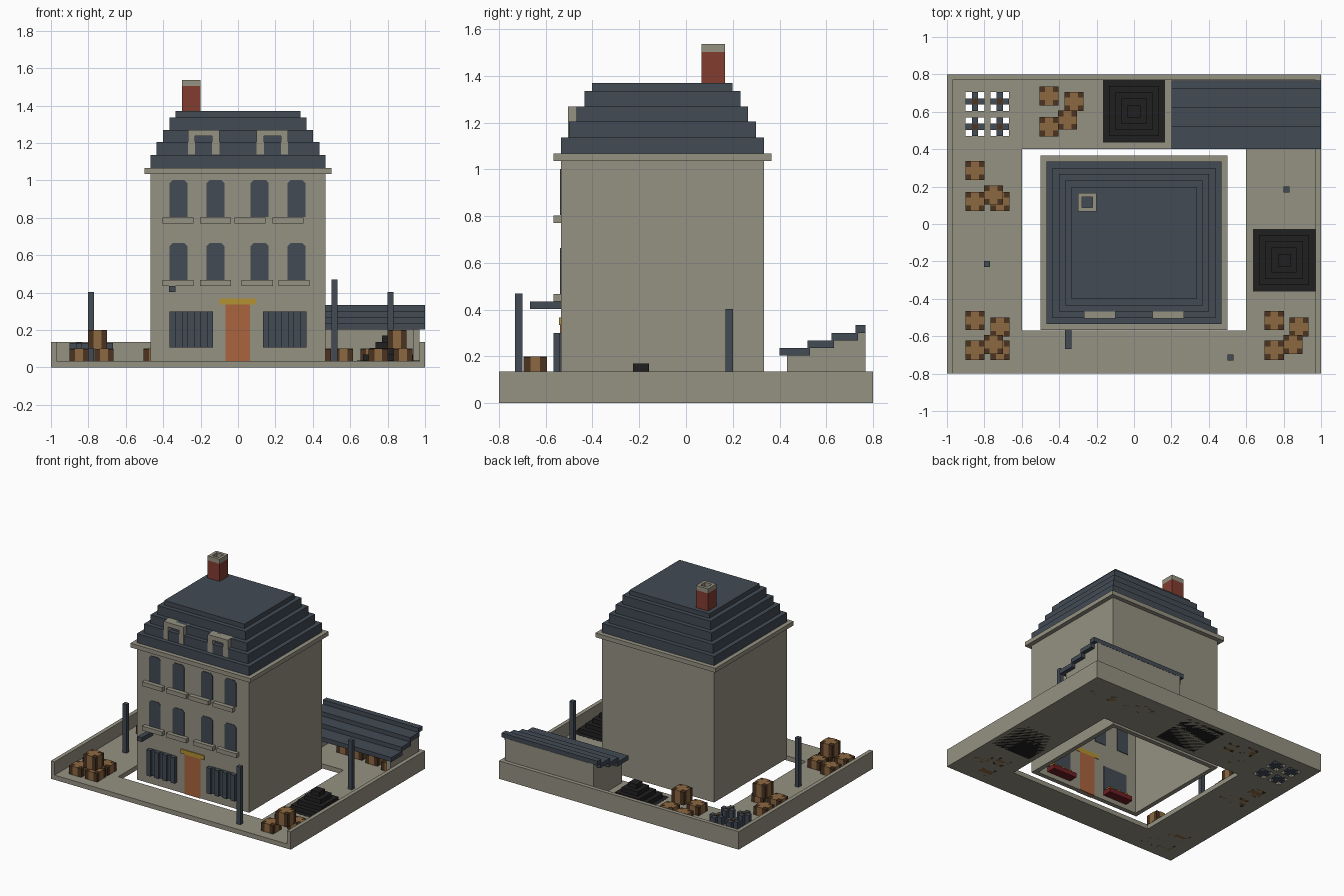
import bpy, bmesh

cube = bpy.data.objects.get("Cube")
if cube:
    bpy.data.objects.remove(cube, do_unlink=True)

COLOURS = {
    "stone": (0.30, 0.283, 0.223), "slate": (0.054, 0.069, 0.089),
    "brick": (0.223, 0.045, 0.03), "door_orange": (0.40, 0.127, 0.048),
    "gold": (0.456, 0.283, 0.032), "light_wood": (0.262, 0.138, 0.051),
    "dark_wood": (0.069, 0.034, 0.015), "coal": (0.0144, 0.0144, 0.0144),
    "dark_red": (0.156, 0.013, 0.017),
}
MATS = {}
for name, rgb in COLOURS.items():
    m = bpy.data.materials.new(name)
    m.use_nodes = True
    m.diffuse_color = (*rgb, 1)
    m.node_tree.nodes["Principled BSDF"].inputs["Base Color"].default_value = (*rgb, 1)
    MATS[name] = m


def prism(bm, profile, y0, y1, mat=0):
    """Extrude an x-z outline from y0 to y1."""
    face = bm.faces.new([bm.verts.new((x, y0, z)) for x, z in profile])
    ext = bmesh.ops.extrude_face_region(bm, geom=[face])
    for v in ext["geom"]:
        if isinstance(v, bmesh.types.BMVert):
            v.co.y = y1
    for v in face.verts:
        for f in v.link_faces:
            f.material_index = mat
    for f in ext["geom"]:
        if isinstance(f, bmesh.types.BMFace):
            f.material_index = mat


def block(bm, x0, x1, y0, y1, z0, z1, mat=0):
    prism(bm, [(x0, z0), (x1, z0), (x1, z1), (x0, z1)], y0, y1, mat)


def finish(name, bm, *mats):
    bmesh.ops.recalc_face_normals(bm, faces=bm.faces)
    me = bpy.data.meshes.new(name)
    bm.to_mesh(me)
    bm.free()
    for m in mats:
        me.materials.append(MATS[m])
    ob = bpy.data.objects.new(name, me)
    bpy.context.collection.objects.link(ob)
    return ob


def boxes(name, mat, *dims):
    bm = bmesh.new()
    for d in dims:
        block(bm, *d)
    return finish(name, bm, mat)


# Yard floor with an opening round the house and four can sockets
FLOOR, WALL = 0.035, 0.135
CANS = [(x, y) for x in (-0.85, -0.717) for y in (0.655, 0.52)]
floor = boxes("yard_floor", "stone", (-1, 1, -0.8, 0.8, 0, FLOOR))
holes = [(-0.6, 0.6, -0.57, 0.4, -0.1, 0.1)]
holes += [(x - 0.05, x + 0.05, y - 0.05, y + 0.05, -0.1, 0.1) for x, y in CANS]
cutter = boxes("floor_cutter", "stone", *holes)
cutter.hide_render = True
cutter.hide_set(True)
cut = floor.modifiers.new("openings", "BOOLEAN")
cut.object = cutter
cut.operation = "DIFFERENCE"
cut.solver = "EXACT"
bpy.context.view_layer.objects.active = floor
bpy.ops.object.modifier_apply(modifier=cut.name)
bpy.data.objects.remove(cutter, do_unlink=True)

boxes("yard_walls", "stone",
      (-1, -0.97, -0.8, 0.8, FLOOR, WALL), (0.97, 1, -0.8, 0.8, FLOOR, WALL),
      (-0.97, 0.97, 0.77, 0.8, FLOOR, WALL))

# House shell, hollow underneath
HX, FRONT, BACK, T = 0.468, -0.535, 0.333, 0.033
boxes("house_walls", "stone",
      (-HX, HX, FRONT, FRONT + T, FLOOR, 1.04), (-HX, HX, BACK - T, BACK, FLOOR, 1.04),
      (-HX, -HX + T, FRONT + T, BACK - T, FLOOR, 1.04),
      (HX - T, HX, FRONT + T, BACK - T, FLOOR, 1.04))
boxes("cornice", "stone", (-0.5, 0.5, -0.567, 0.365, 1.035, 1.067))

# Stepped mansard roof
tops = [1.067, 1.136, 1.205, 1.27, 1.336, 1.37]
tiers = []
for i in range(5):
    s = i * 0.0335
    tiers.append((-HX + s, HX - s, FRONT + s, BACK - s, tops[i], tops[i + 1]))
boxes("roof", "slate", *tiers)

# Dormers
for side, cx in (("right", -0.184), ("left", 0.184)):
    boxes(side + "_dormer", "stone",
          (cx - 0.084, cx - 0.045, -0.504, -0.43, 1.137, 1.27),
          (cx + 0.045, cx + 0.084, -0.504, -0.43, 1.137, 1.27),
          (cx - 0.045, cx + 0.045, -0.504, -0.43, 1.236, 1.27))


# Chimney, open at the top
def tube(name, mat, z0, z1):
    a, b, c, d, t = -0.30, -0.20, 0.067, 0.167, 0.022
    boxes(name, mat, (a, b, c, c + t, z0, z1), (a, b, d - t, d, z0, z1),
          (a, a + t, c + t, d - t, z0, z1), (b - t, b, c + t, d - t, z0, z1))


tube("chimney_stack", "brick", 1.37, 1.503)
tube("chimney_cap", "stone", 1.503, 1.537)

# Upper windows with clipped top corners, and their sills
IN, OUT = FRONT + T + 0.004, FRONT - 0.004
bm = bmesh.new()
for z in (0.468, 0.805):
    for cx in (-0.318, -0.12, 0.116, 0.313):
        w, h, c = 0.048, 0.196, 0.016
        prism(bm, [(cx - w, z), (cx + w, z), (cx + w, z + h - c), (cx + w - c, z + h),
                   (cx - w + c, z + h), (cx - w, z + h - c)], IN, OUT)
finish("upper_windows", bm, "slate")
for label, z, centres in (("lower", 0.436, (-0.32, -0.12, 0.103, 0.3)),
                          ("upper", 0.77, (-0.32, -0.12, 0.065, 0.267))):
    boxes(label + "_sills", "stone",
          *[(c - 0.083, c + 0.083, -0.567, FRONT, z, z + 0.032) for c in centres])

# Shop windows with folding shutters and a display shelf inside
for side, cx in (("right", -0.25), ("left", 0.25)):
    boxes(side + "_shop_window", "slate", (cx - 0.1, cx + 0.1, OUT, IN, 0.105, 0.3))
    slats = []
    for i in range(7):
        x = cx - 0.117 + i * 0.0334
        y = -0.567 if i % 2 == 0 else -0.55
        slats.append((x, x + 0.0334, y, OUT, 0.105, 0.3))
    boxes(side + "_shutters", "slate", *slats)
    boxes(side + "_display_shelf", "dark_red",
          (cx - 0.1, cx + 0.1, FRONT + T, FRONT + T + 0.066, 0.07, 0.105))
    boxes(side + "_display_goods", "gold",
          *[(cx + o - 0.016, cx + o + 0.016, IN, IN + 0.04, 0.105, 0.13)
            for o in (-0.066, 0, 0.066)])

# Door, lintel and sign bracket
boxes("door", "door_orange", (-0.067, 0.063, OUT, IN, FLOOR, 0.335))
boxes("door_lintel", "gold", (-0.1, 0.095, OUT - 0.004, IN, 0.335, 0.367))
boxes("sign_bracket", "slate", (-0.37, -0.335, -0.667, FRONT, 0.403, 0.436))

# Lamp posts
for label, x, y, h in (("front", 0.515, -0.715, 0.47), ("left", 0.815, 0.185, 0.403),
                       ("right", -0.785, -0.215, 0.403)):
    boxes(label + "_post", "slate",
          (x - 0.016, x + 0.016, y - 0.016, y + 0.016, FLOOR, h))

# Shed: stepped roof over stepped end walls and a back wall
steps = [0.4, 0.53, 0.632, 0.735, 0.768]
roof, ends = [], []
for i in range(4):
    z = 0.203 + i * 0.0327
    roof.append((0.2, 1, steps[i] - (0.01 if i else 0), steps[i + 1], z, z + 0.0327))
    for x in (0.233, 0.937):
        ends.append((x, x + 0.033, max(steps[i], 0.432), steps[i + 1], FLOOR, z))
boxes("shed_roof", "slate", *roof)
boxes("shed_walls", "stone", (0.266, 0.937, 0.735, 0.768, FLOOR, 0.3), *ends)


# Wooden crates with dark corner posts
def crate(bm, x, y, z):
    r, k = 0.051, 0.021
    block(bm, x - r, x + r, y - k, y + k, z, z + 0.1, 0)
    for s in (-1, 1):
        y0, y1 = sorted((y + s * k, y + s * r))
        block(bm, x - k, x + k, y0, y1, z, z + 0.1, 0)
        for t in (-1, 1):
            x0, x1 = sorted((x + t * k, x + t * r))
            block(bm, x0, x1, y0, y1, z, z + 0.097, 1)


GROUPS = {
    "front_right": [(-0.85, -0.515, 0), (-0.717, -0.55, 0), (-0.85, -0.675, 0),
                    (-0.717, -0.675, 0), (-0.752, -0.645, 1)],
    "front_left": [(0.75, -0.515, 0), (0.883, -0.55, 0), (0.75, -0.675, 0),
                   (0.85, -0.645, 1)],
    "side": [(-0.85, 0.285, 0), (-0.85, 0.12, 0), (-0.717, 0.12, 0), (-0.752, 0.155, 1)],
    "back": [(-0.455, 0.685, 0), (-0.32, 0.655, 0), (-0.455, 0.52, 0), (-0.355, 0.555, 1)],
    "shed": [(0.86, 0.6, 0), (0.705, 0.633, 0), (0.565, 0.65, 0), (0.445, 0.66, 0)],
}
for label, spots in GROUPS.items():
    bm = bmesh.new()
    for x, y, level in spots:
        crate(bm, x, y, level * 0.1)
    finish(label + "_crates", bm, "light_wood", "dark_wood")

# Metal cans: cross-shaped bodies with a wooden lid stud
bm = bmesh.new()
for x, y in CANS:
    block(bm, x - 0.05, x + 0.05, y - 0.017, y + 0.017, 0, 0.13, 0)
    for s in (-1, 1):
        y0, y1 = sorted((y + s * 0.017, y + s * 0.05))
        block(bm, x - 0.017, x + 0.017, y0, y1, 0, 0.13, 0)
    block(bm, x - 0.015, x + 0.015, y - 0.015, y + 0.015, 0.13, 0.134, 1)
finish("cans", bm, "slate", "dark_wood")

# Stepped coal heaps
for label, cx, cy in (("back", 0, 0.603), ("side", 0.803, -0.193)):
    heap = []
    for i in range(5):
        r = 0.167 - i * 0.0333
        z0 = -0.001 if i == 0 else i * 0.0335
        heap.append((cx - r, cx + r, cy - r, cy + r, max(z0, 0), (i + 1) * 0.0335 + 0.002))
    boxes(label + "_coal_heap", "coal", *heap)
